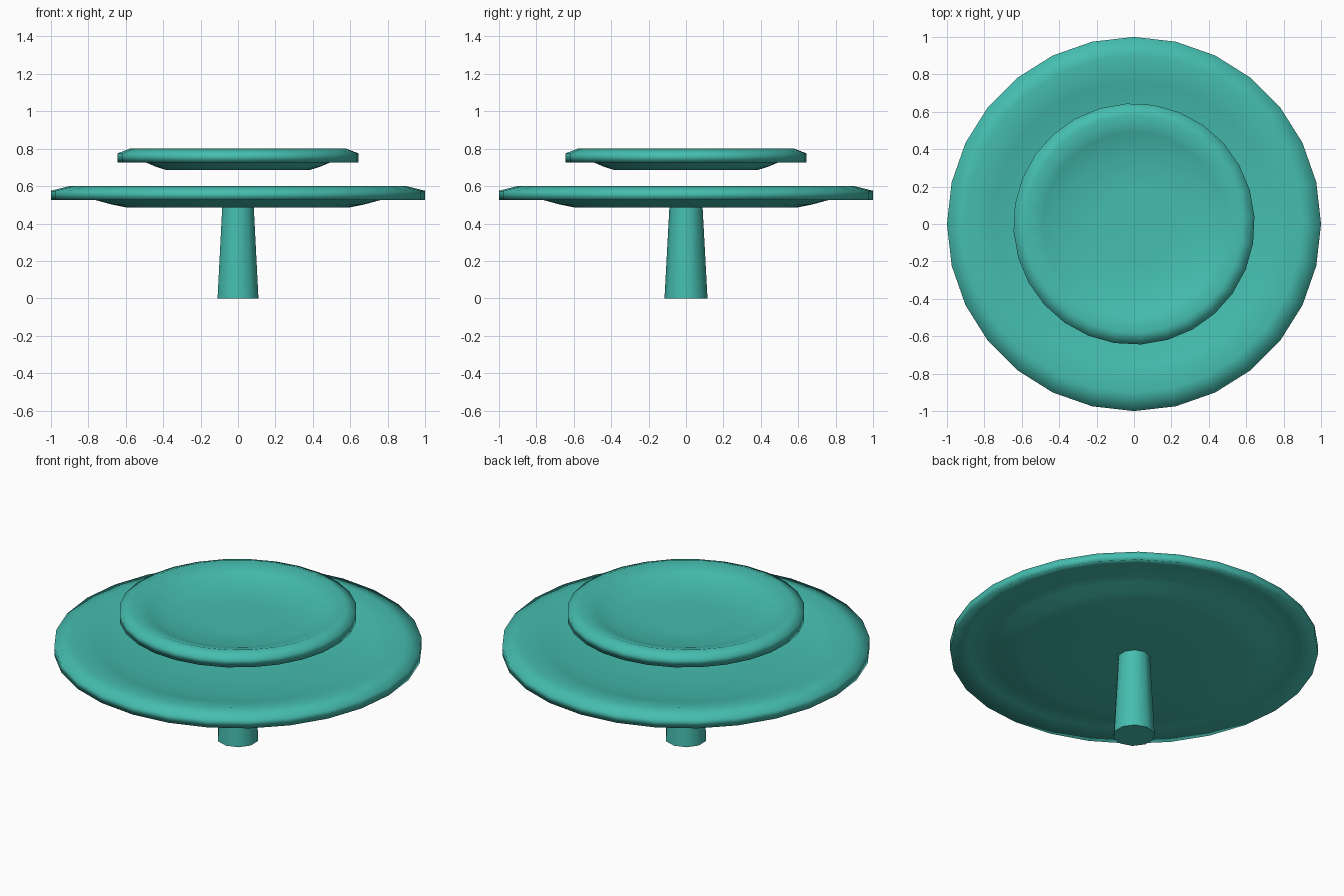
import bpy, bmesh, math

if "Cube" in bpy.data.objects:
    bpy.data.objects.remove(bpy.data.objects["Cube"])

mat = bpy.data.materials.new("teal")
mat.diffuse_color = (0.06, 0.51, 0.43, 1)
mat.use_nodes = True
mat.node_tree.nodes["Principled BSDF"].inputs["Base Color"].default_value = mat.diffuse_color


def lathe(name, profile, sides, start=0.0, angle=60):
    """Revolve (radius, z) points, running from axis to axis, around z."""
    bm = bmesh.new()
    rings = []
    for r, z in profile:
        if r == 0:
            rings.append([bm.verts.new((0, 0, z))] * sides)
        else:
            rings.append([bm.verts.new((r * math.cos(start + math.tau * i / sides),
                                        r * math.sin(start + math.tau * i / sides), z))
                          for i in range(sides)])
    for a, b in zip(rings, rings[1:]):
        for i in range(sides):
            j = (i + 1) % sides
            bm.faces.new(list(dict.fromkeys((a[i], a[j], b[j], b[i]))))
    bmesh.ops.recalc_face_normals(bm, faces=bm.faces)
    me = bpy.data.meshes.new(name)
    bm.to_mesh(me)
    bm.free()
    me.materials.append(mat)
    ob = bpy.data.objects.new(name, me)
    bpy.context.collection.objects.link(ob)
    bpy.ops.object.select_all(action='DESELECT')
    ob.select_set(True)
    bpy.context.view_layer.objects.active = ob
    bpy.ops.object.shade_smooth_by_angle(angle=math.radians(angle))
    return ob


# Dished plate section: underside, rim wall, rolled lip, shallow floor
dish = [(0, 0.485), (0.3, 0.485), (0.6, 0.487), (0.68, 0.503), (0.76, 0.525),
        (0.9, 0.56), (1, 0.525),
        (1, 0.575), (0.9, 0.6), (0.76, 0.57), (0.6, 0.532), (0.3, 0.528), (0, 0.528)]


def plate(name, radius, lift, start):
    lathe(name, [(r * radius, z + lift) for r, z in dish], 28, start, 120)


# Plates
plate("lower_plate", 1.0, 0.0, 0.0)
plate("upper_plate", 0.645, 0.2, math.radians(3.5))

# Tapered ten-sided stem
lathe("stem", [(0, 0), (0.115, 0), (0.088, 0.5), (0, 0.5)], 10, math.pi / 2)
